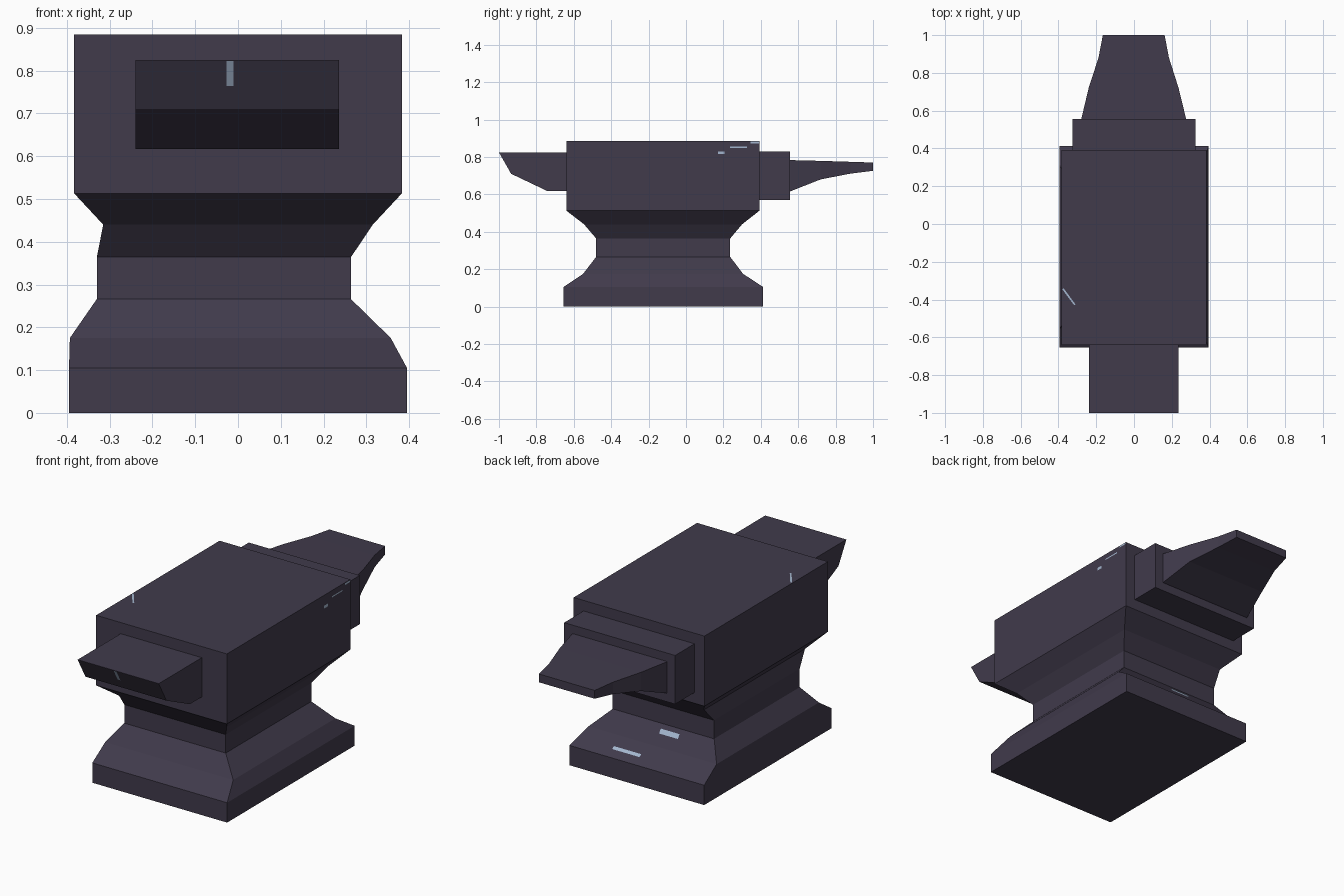
import bpy, bmesh
from mathutils import Vector


def material(name, color):
    m = bpy.data.materials.new(name)
    m.diffuse_color = (*color, 1)
    return m


iron = material("dark iron", (0.052, 0.043, 0.071))
worn = material("worn pale steel", (0.37, 0.47, 0.62))


def finish(name, bm, mat):
    me = bpy.data.meshes.new(name)
    bm.to_mesh(me)
    bm.free()
    me.materials.append(mat)
    ob = bpy.data.objects.new(name, me)
    bpy.context.collection.objects.link(ob)
    return ob


def loft(name, rings):
    """Skin a list of four-point rings and cap both ends."""
    bm = bmesh.new()
    vs = [[bm.verts.new(p) for p in r] for r in rings]
    for a, b in zip(vs, vs[1:]):
        for i in range(4):
            j = (i + 1) % 4
            bm.faces.new((a[i], a[j], b[j], b[i]))
    bm.faces.new(vs[0])
    bm.faces.new(vs[-1])
    bmesh.ops.recalc_face_normals(bm, faces=bm.faces)
    return finish(name, bm, iron)


def level(z, x0, x1, y0, y1):
    return [(x0, y0, z), (x1, y0, z), (x1, y1, z), (x0, y1, z)]


def slice_y(y, x0, x1, z0, z1):
    return [(x0, y, z0), (x1, y, z0), (x1, y, z1), (x0, y, z1)]


# Foot, waist and block in one stacked profile
loft("anvil_body", [level(*r) for r in [
    (0.0, -0.395, 0.395, -0.655, 0.412),
    (0.105, -0.395, 0.395, -0.655, 0.412),
    (0.175, -0.393, 0.357, -0.55, 0.305),
    (0.266, -0.33, 0.264, -0.48, 0.236),
    (0.364, -0.33, 0.264, -0.48, 0.236),
    (0.44, -0.315, 0.315, -0.545, 0.30),
    (0.513, -0.383, 0.383, -0.64, 0.393),
    (0.884, -0.383, 0.383, -0.64, 0.393)]])

# Square heel at the front
loft("heel", [slice_y(*r) for r in [
    (-0.62, -0.239, 0.236, 0.617, 0.825),
    (-0.74, -0.239, 0.236, 0.617, 0.825),
    (-0.935, -0.239, 0.236, 0.71, 0.825),
    (-1.0, -0.239, 0.236, 0.824, 0.825)]])

# Collar behind the block
loft("collar", [slice_y(*r) for r in [
    (0.37, -0.325, 0.325, 0.57, 0.828),
    (0.555, -0.325, 0.325, 0.57, 0.828)]])

# Tapering horn
loft("horn", [slice_y(*r) for r in [
    (0.54, -0.28, 0.277, 0.613, 0.784),
    (0.56, -0.278, 0.275, 0.617, 0.783),
    (0.72, -0.24, 0.236, 0.68, 0.779),
    (0.88, -0.188, 0.185, 0.711, 0.774),
    (1.0, -0.165, 0.162, 0.726, 0.77)]])


def scratch(name, pts, out):
    """Thin worn patch lying just outside a surface."""
    n = Vector(out).normalized()
    bm = bmesh.new()
    f = bm.faces.new([bm.verts.new(Vector(p) + n * 0.002) for p in pts])
    f.normal_update()
    if f.normal.dot(n) < 0:
        f.normal_flip()
    finish(name, bm, worn)


# Worn mark on the heel tip
scratch("heel_scratch", [(-0.027, -1, 0.824), (-0.011, -1, 0.824),
                         (-0.011, -0.966, 0.765), (-0.027, -0.966, 0.765)],
        (0, -0.87, -0.49))

# Worn marks on the right side of the block
for i, (y0, y1, z0, z1) in enumerate([(0.235, 0.325, 0.849, 0.855),
                                      (0.345, 0.39, 0.873, 0.882),
                                      (0.17, 0.205, 0.815, 0.83)]):
    scratch(f"side_scratch_{i}", [(0.383, y0, z0), (0.383, y1, z0),
                                  (0.383, y1, z1), (0.383, y0, z1)], (1, 0, 0))

# Worn marks on the back slope of the foot
for i, (x0, x1, y0, z0, y1, z1) in enumerate([
        (0.01, 0.17, 0.374, 0.13, 0.359, 0.14),
        (-0.14, -0.03, 0.267, 0.225, 0.252, 0.245)]):
    scratch(f"foot_scratch_{i}", [(x0, y0, z0), (x1, y0, z0),
                                  (x1, y1, z1), (x0, y1, z1)], (0, 0.65, 0.76))

# Fine diagonal mark on the face
scratch("face_scratch", [(-0.38, -0.345, 0.884), (-0.373, -0.34, 0.884),
                         (-0.31, -0.425, 0.884), (-0.317, -0.43, 0.884)],
        (0, 0, 1))
